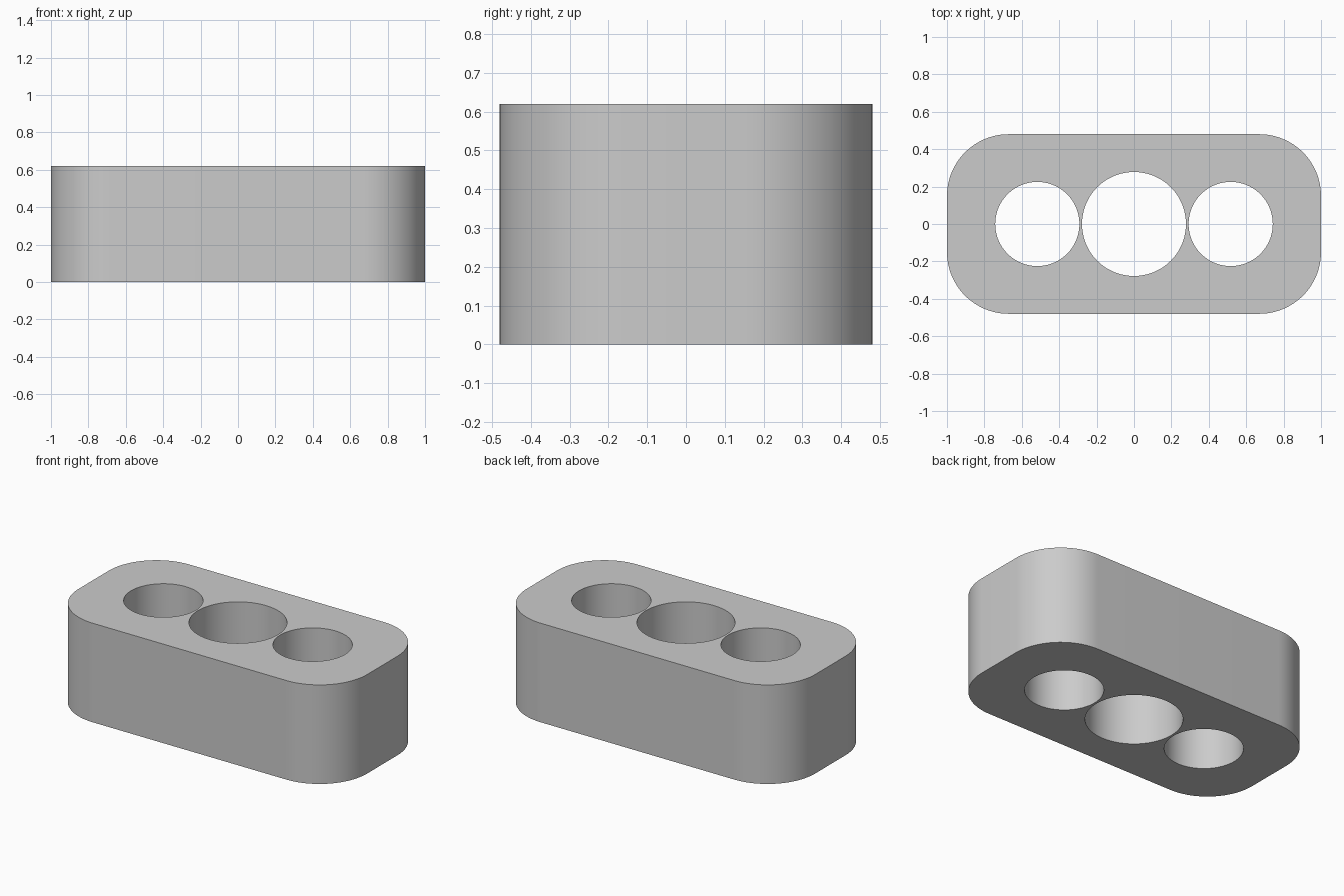
import bpy, bmesh
from math import radians, sin, cos, tau

cube = bpy.data.objects.get("Cube")
if cube:
    bpy.data.objects.remove(cube, do_unlink=True)

HALF_X, HALF_Y, HEIGHT, CORNER = 1.0, 0.48, 0.62, 0.33
HOLES = [(-0.517, 0.225), (0.0, 0.278), (0.517, 0.225)]  # centre x, radius

grey = bpy.data.materials.new("plain_grey")
grey.use_nodes = True
colour = (0.6, 0.6, 0.6, 1)
grey.diffuse_color = colour
grey.node_tree.nodes["Principled BSDF"].inputs["Base Color"].default_value = colour


def prism(name, outline, bottom, top):
    """Extrude a closed outline straight up."""
    bm = bmesh.new()
    base = bm.faces.new([bm.verts.new((x, y, bottom)) for x, y in outline])
    extruded = bmesh.ops.extrude_face_region(bm, geom=[base], use_keep_orig=True)
    verts = [v for v in extruded["geom"] if isinstance(v, bmesh.types.BMVert)]
    bmesh.ops.translate(bm, verts=verts, vec=(0, 0, top - bottom))
    bmesh.ops.recalc_face_normals(bm, faces=bm.faces)
    mesh = bpy.data.meshes.new(name)
    bm.to_mesh(mesh)
    bm.free()
    mesh.materials.append(grey)
    obj = bpy.data.objects.new(name, mesh)
    bpy.context.collection.objects.link(obj)
    return obj


def arc(cx, cy, radius, start, sweep, steps):
    angles = [start + sweep * i / steps for i in range(steps + 1)]
    return [(cx + radius * cos(a), cy + radius * sin(a)) for a in angles]


# Rounded block
outline = []
for i, (sx, sy) in enumerate([(1, 1), (-1, 1), (-1, -1), (1, -1)]):
    outline += arc(sx * (HALF_X - CORNER), sy * (HALF_Y - CORNER),
                   CORNER, i * tau / 4, tau / 4, 24)
block = prism("block", outline, 0, HEIGHT)

# Three through holes
bpy.context.view_layer.objects.active = block
block.select_set(True)
for x, radius in HOLES:
    cutter = prism("hole_cutter", arc(x, 0, radius, 0, tau, 96)[:-1], -0.1, HEIGHT + 0.1)
    cutter.hide_render = True
    cut = block.modifiers.new("hole", "BOOLEAN")
    cut.operation = "DIFFERENCE"
    cut.solver = "EXACT"
    cut.object = cutter
    bpy.ops.object.modifier_apply(modifier=cut.name)
    bpy.data.objects.remove(cutter, do_unlink=True)

bpy.ops.object.select_all(action="DESELECT")
block.select_set(True)
bpy.ops.object.shade_smooth_by_angle(angle=radians(30))
